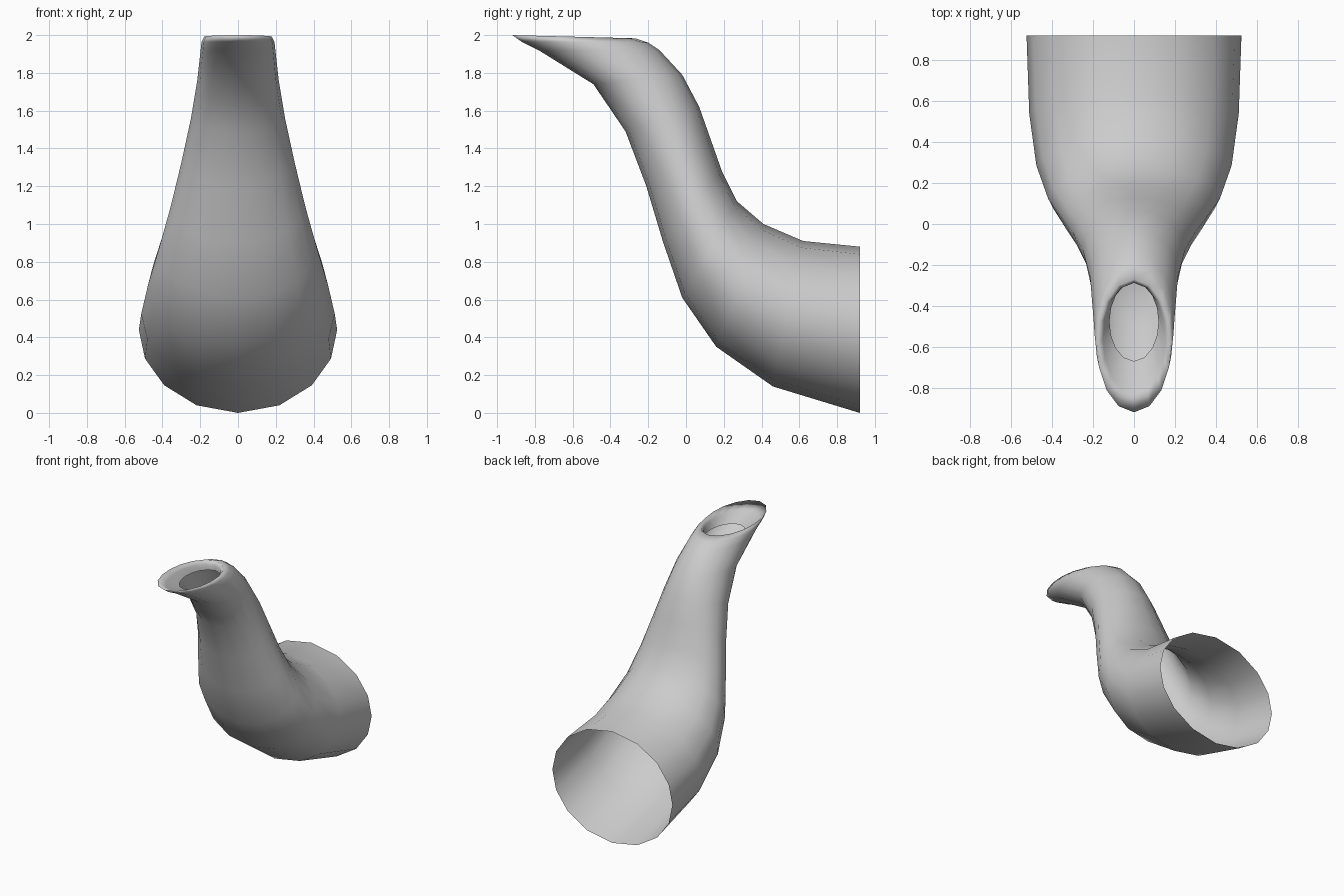
import bpy, bmesh, math

if "Cube" in bpy.data.objects:
    bpy.data.objects.remove(bpy.data.objects["Cube"])

SIDES = 16

# Cross-sections: front/lower point (y, z), rear/upper point (y, z), half width
SECTIONS = [
    # wide open base, bending upward
    (0.92, 0.00, 0.92, 0.88, 0.525),
    (0.46, 0.14, 0.62, 0.91, 0.512),
    (0.16, 0.35, 0.41, 1.00, 0.477),
    (-0.02, 0.61, 0.27, 1.12, 0.42),
    (-0.12, 0.90, 0.19, 1.28, 0.357),
    # tapering neck, bending forward
    (-0.21, 1.20, 0.13, 1.45, 0.30),
    (-0.32, 1.49, 0.07, 1.62, 0.25),
    (-0.49, 1.74, -0.02, 1.79, 0.215),
    (-0.78, 1.92, -0.14, 1.92, 0.198),
    (-0.87, 1.965, -0.20, 1.96, 0.193),
    # lip and the funnel that turns inward to the hole
    (-0.92, 2.00, -0.27, 1.983, 0.18),
    (-0.83, 1.96, -0.288, 1.955, 0.152),
    (-0.67, 1.91, -0.285, 1.91, 0.12),
]


def add_ring(bm, y0, z0, y1, z1, width):
    """Elliptical ring whose long axis joins the two profile points."""
    cy, cz = (y0 + y1) / 2, (z0 + z1) / 2
    ring = []
    for i in range(SIDES):
        t = 2 * math.pi * i / SIDES
        t += 0.055 * math.sin(2 * t)
        c = math.cos(t)
        ring.append(bm.verts.new((width * math.sin(t),
                                  cy + (y0 - cy) * c,
                                  cz + (z0 - cz) * c)))
    return ring


# Curved horn-shaped tube, open at both ends
bm = bmesh.new()
rings = [add_ring(bm, *s) for s in SECTIONS]
for a, b in zip(rings, rings[1:]):
    for i in range(SIDES):
        j = (i + 1) % SIDES
        bm.faces.new((a[i], a[j], b[j], b[i]))
bmesh.ops.recalc_face_normals(bm, faces=bm.faces[:])

# Make sure the outside wall points outward (lowest front face looks down)
bm.faces.ensure_lookup_table()
if bm.faces[0].normal.z > 0:
    bmesh.ops.reverse_faces(bm, faces=bm.faces[:])

for f in bm.faces:
    f.smooth = True
mesh = bpy.data.meshes.new("curved_horn")
bm.to_mesh(mesh)
bm.free()
horn = bpy.data.objects.new("curved_horn", mesh)
bpy.context.collection.objects.link(horn)
